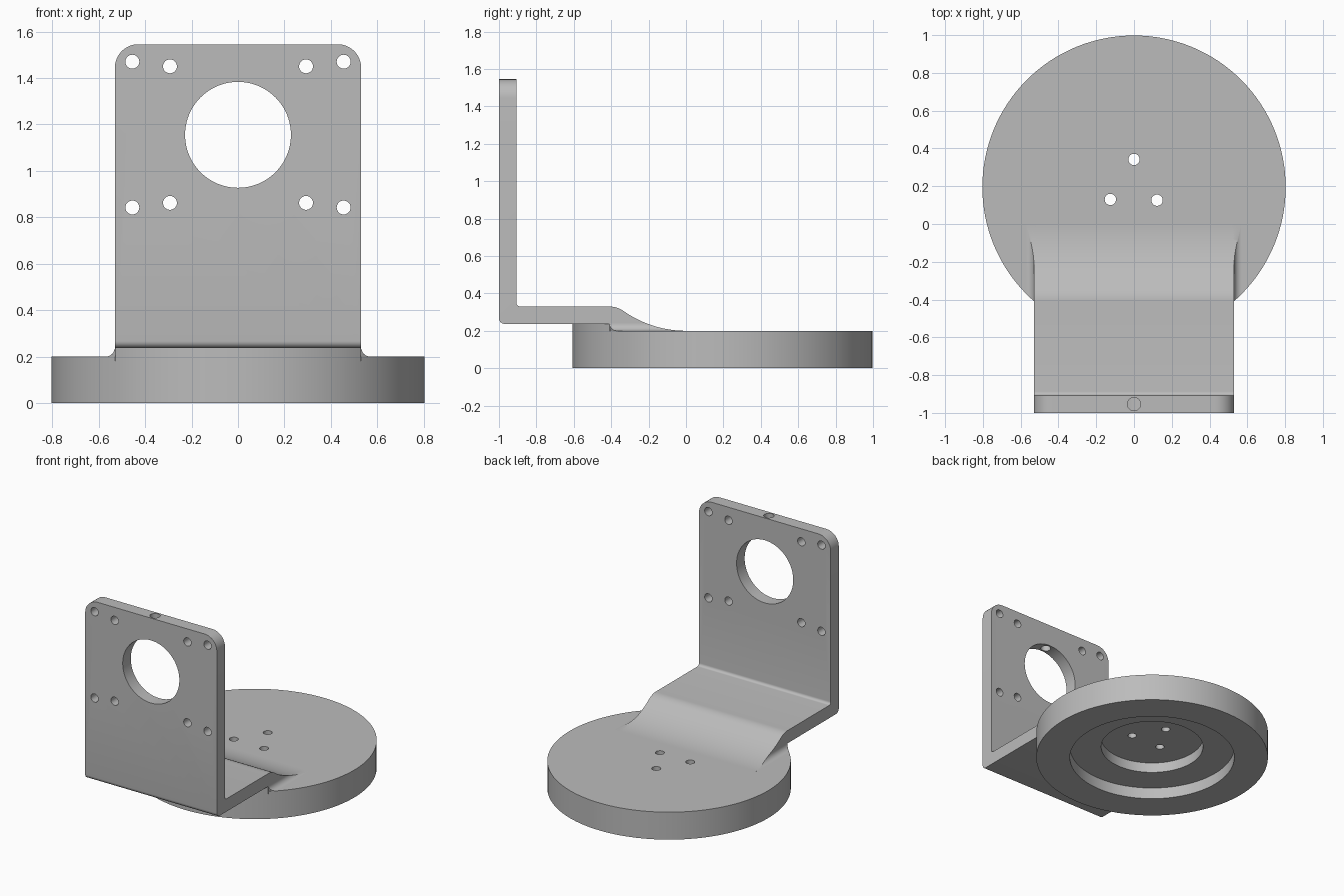
import bpy, bmesh
from math import sin, cos, acos, asin, sqrt, pi, radians
from mathutils import Matrix, Vector

if "Cube" in bpy.data.objects:
    bpy.data.objects.remove(bpy.data.objects["Cube"])

# One material for the whole part
grey = bpy.data.materials.new("plain grey")
grey.use_nodes = True
colour = (0.5, 0.5, 0.5, 1)
grey.diffuse_color = colour
grey.node_tree.nodes["Principled BSDF"].inputs["Base Color"].default_value = colour

DISK_Y, DISK_R, DISK_TOP = 0.195, 0.803, 0.2
HALF_W, UNDER, SHELF = 0.53, 0.237, 0.33
FRONT, BACK, TOP = -1.0, -0.907, 1.545


def finish(name, bm):
    bmesh.ops.remove_doubles(bm, verts=bm.verts, dist=1e-5)
    bmesh.ops.recalc_face_normals(bm, faces=bm.faces)
    mesh = bpy.data.meshes.new(name)
    bm.to_mesh(mesh)
    bm.free()
    mesh.materials.append(grey)
    obj = bpy.data.objects.new(name, mesh)
    bpy.context.collection.objects.link(obj)
    return obj


def activate(obj):
    bpy.ops.object.select_all(action="DESELECT")
    obj.select_set(True)
    bpy.context.view_layer.objects.active = obj


def smooth(obj):
    activate(obj)
    bpy.ops.object.shade_smooth_by_angle(angle=radians(30))


def prism(bm, points, along):
    """Extrude a flat outline along a vector."""
    face = bm.faces.new([bm.verts.new(p) for p in points])
    res = bmesh.ops.extrude_face_region(bm, geom=[face])
    verts = [v for v in res["geom"] if isinstance(v, bmesh.types.BMVert)]
    bmesh.ops.translate(bm, verts=verts, vec=along)


def drill(obj, centre, axis, radius, depth, segments=32):
    """Cut a round hole and remove the cutter."""
    bm = bmesh.new()
    turn = Vector(axis).to_track_quat("Z", "Y").to_matrix().to_4x4()
    bmesh.ops.create_cone(bm, cap_ends=True, segments=segments, radius1=radius,
                          radius2=radius, depth=depth,
                          matrix=Matrix.Translation(centre) @ turn)
    cutter = finish("hole_cutter", bm)
    cutter.hide_render = True
    mod = obj.modifiers.new("hole", "BOOLEAN")
    mod.operation, mod.solver, mod.object = "DIFFERENCE", "EXACT", cutter
    activate(obj)
    bpy.ops.object.modifier_apply(modifier=mod.name)
    bpy.data.objects.remove(cutter)


def arc(cy, cz, r, start, end, n=6):
    return [(cy + r * cos(radians(start + (end - start) * i / n)),
             cz + r * sin(radians(start + (end - start) * i / n))) for i in range(n + 1)]


def ramp(y):
    """Height of the S-shaped blend from the disk up to the shelf."""
    if y > -0.334:
        return DISK_TOP + 0.58 - sqrt(0.58 ** 2 - y * y)
    return 0.199 + sqrt(0.131 ** 2 - (y + 0.41) ** 2)


# Round base, recessed in two steps underneath
bm = bmesh.new()
section = [(0, DISK_TOP), (DISK_R, DISK_TOP), (DISK_R, 0), (0.57, 0),
           (0.57, 0.085), (0.353, 0.085), (0.353, 0.16), (0, 0.16)]
verts = [bm.verts.new((r, DISK_Y, z)) for r, z in section]
edges = [bm.edges.new(pair) for pair in zip(verts, verts[1:])]
bmesh.ops.spin(bm, geom=verts + edges, cent=(0, DISK_Y, 0), axis=(0, 0, 1),
               angle=2 * pi, steps=128, use_duplicate=False)
base = finish("round_base", bm)
for x, y in ((0, 0.342), (-0.125, 0.13), (0.122, 0.126)):
    drill(base, (x, y, 0.18), (0, 0, 1), 0.03, 0.2)
smooth(base)

# Bent bracket: upright plate, shelf and ramp in one profile
profile = [(FRONT, TOP)]
profile += arc(FRONT + 0.03, UNDER + 0.03, 0.03, 180, 270)
profile += [(-0.41, UNDER), (-0.41, 0.18), (0, 0.18)]
profile += [(-0.41 * i / 32, ramp(-0.41 * i / 32)) for i in range(33)]
profile += arc(BACK + 0.02, SHELF + 0.02, 0.02, 270, 180)
profile += [(BACK, TOP)]
bm = bmesh.new()
prism(bm, [(-HALF_W, y, z) for y, z in profile], (2 * HALF_W, 0, 0))
corners = [e for e in bm.edges
           if all(v.co.z > TOP - 0.01 for v in e.verts)
           and abs(e.verts[0].co.x - e.verts[1].co.x) < 0.01]
bmesh.ops.bevel(bm, geom=corners, offset=0.1, segments=10, profile=0.5,
                affect="EDGES")
bracket = finish("bent_bracket", bm)

# Large bore, eight screw holes and the hole down from the top edge
mid = (FRONT + BACK) / 2
drill(bracket, (0, mid, 1.155), (0, 1, 0), 0.228, 0.3, 96)
for side in (-1, 1):
    for x, z in ((0.455, 1.47), (0.293, 1.45), (0.293, 0.862), (0.455, 0.842)):
        drill(bracket, (side * x, mid, z), (0, 1, 0), 0.03, 0.3)
drill(bracket, (0, mid, 1.45), (0, 0, 1), 0.035, 0.3)
smooth(bracket)

# Raised pad that carries the rim of the base up to the shelf
bm = bmesh.new()
limit = asin(HALF_W / DISK_R)
rim = [limit * (i / 20 - 1) for i in range(41)]
outline = [(DISK_R * sin(a), DISK_Y - DISK_R * cos(a), 0.18) for a in rim]
outline += [(HALF_W, -0.4, 0.18), (-HALF_W, -0.4, 0.18)]
prism(bm, outline, (0, 0, UNDER + 0.003 - 0.18))
smooth(finish("rim_pad", bm))

# Concave fillets along both sides of the ramp
RAD, STEPS = 0.04, 8
for side, name in ((1, "left_fillet"), (-1, "right_fillet")):
    bm = bmesh.new()
    rings = []
    for i in range(31):
        y = -0.408 * (1 - i / 30)
        rise = max(min(RAD, ramp(y) - DISK_TOP), 0.0002)
        sweep = acos(1 - rise / RAD)
        ring = [(HALF_W - 0.01, 0.19), (HALF_W + RAD, 0.19)]
        ring += [(HALF_W + RAD - RAD * sin(sweep * k / STEPS),
                  DISK_TOP + RAD - RAD * cos(sweep * k / STEPS)) for k in range(STEPS + 1)]
        ring += [(HALF_W - 0.01, DISK_TOP + rise)]
        rings.append([bm.verts.new((side * x, max(y, DISK_Y - sqrt(DISK_R ** 2 - x * x)), z))
                      for x, z in ring])
    count = len(rings[0])
    for a, b in zip(rings, rings[1:]):
        for k in range(count):
            n = (k + 1) % count
            bm.faces.new((a[k], a[n], b[n], b[k]))
    bm.faces.new(rings[0])
    bm.faces.new(rings[-1])
    smooth(finish(name, bm))
